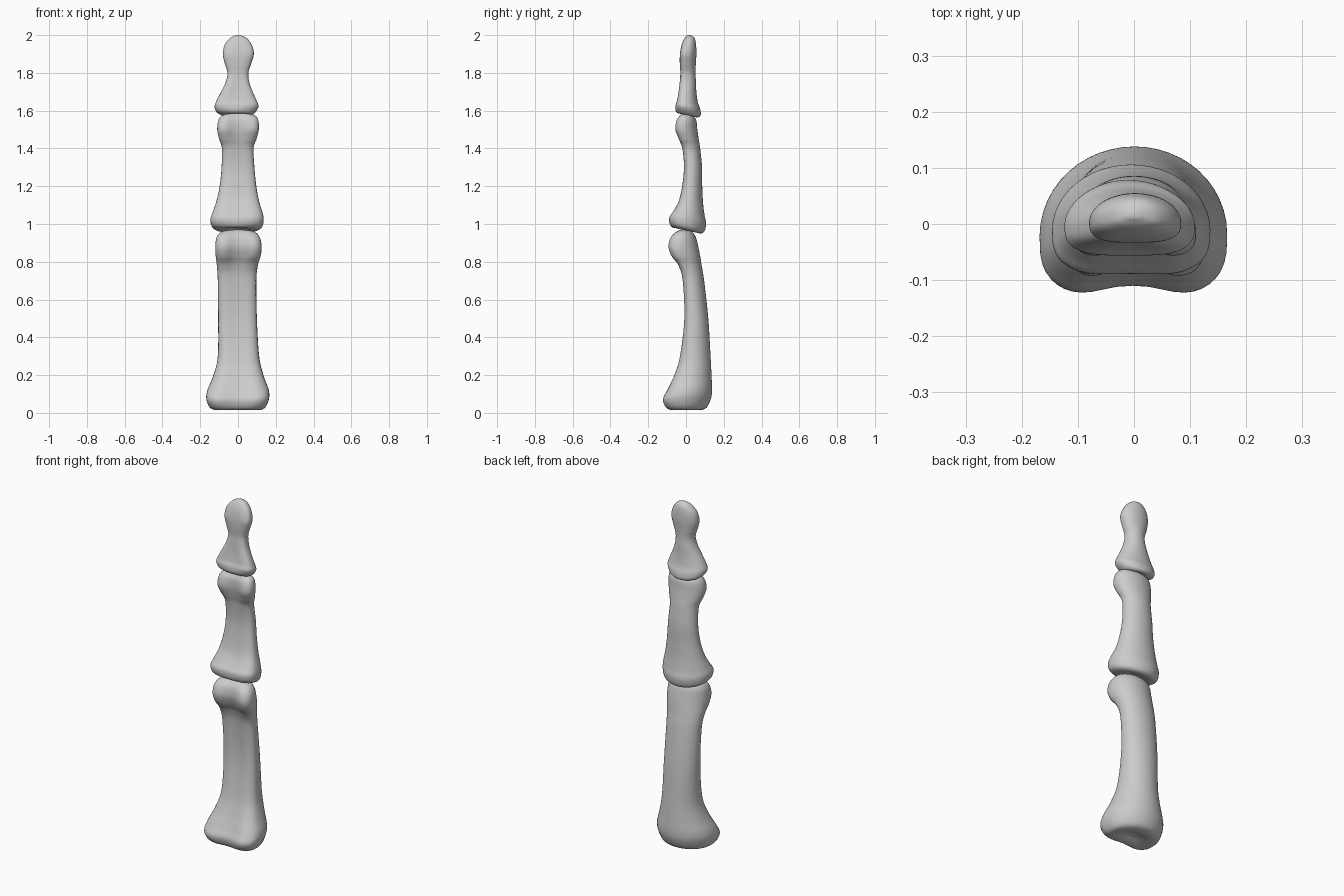
import bpy, bmesh, math
from mathutils import Vector

cube = bpy.data.objects.get("Cube")
if cube:
    bpy.data.objects.remove(cube)

SIDES = 48
STEPS = 6

bone_grey = bpy.data.materials.new("bone_grey")
bone_grey.use_nodes = True
colour = (0.6, 0.6, 0.6, 1)
bone_grey.diffuse_color = colour
bone_grey.node_tree.nodes["Principled BSDF"].inputs["Base Color"].default_value = colour


def smooth_stations(stations):
    """Catmull-Rom interpolation through the cross-section stations."""
    last = len(stations) - 1
    result = []
    for i in range(last):
        quad = [stations[min(max(i + k, 0), last)] for k in (-1, 0, 1, 2)]
        for s in range(STEPS):
            t = s / STEPS
            result.append([
                b + t / 2 * (c - a + t * (2 * a - 5 * b + 4 * c - d + t * (3 * (b - c) + d - a)))
                for a, b, c, d in zip(*quad)])
    result.append(stations[last])
    return result


def section(station, tilt):
    """Rounded back, flatter grooved front, in a plane tilted towards the ends."""
    z, left, right, front, back, groove = station
    centre, half = (left + right) / 2, (right - left) / 2
    depth = back - front
    widest = front + 0.42 * depth
    ring = []
    for k in range(SIDES):
        angle = math.tau * k / SIDES
        u, v = math.cos(angle), math.sin(angle)
        if v >= 0:
            y = widest + (back - widest) * v
        else:
            y = widest - (widest - front) * abs(v) ** 0.65
            y += groove * math.exp(-(u / 0.45) ** 2) * abs(v)
            u = math.copysign(abs(u) ** 0.85, u)
        ring.append(Vector((centre + half * u, y, z + tilt * y)))
    return ring


def make_bone(name, stations, base_tilt):
    """Loft the stations into one closed, smooth bone."""
    bm = bmesh.new()
    rings = []
    low, high = stations[0][0], stations[-1][0]
    for station in smooth_stations(stations):
        fade = max(0, 1 - 3 * (station[0] - low) / (high - low))
        rings.append([bm.verts.new(p) for p in section(station, base_tilt * fade)])
    for lower, upper in zip(rings, rings[1:]):
        for k in range(SIDES):
            n = (k + 1) % SIDES
            bm.faces.new((lower[k], lower[n], upper[n], upper[k]))
    bm.faces.new(list(reversed(rings[0])))
    bm.faces.new(rings[-1])
    bmesh.ops.recalc_face_normals(bm, faces=bm.faces)
    mesh = bpy.data.meshes.new(name)
    bm.to_mesh(mesh)
    bm.free()
    mesh.materials.append(bone_grey)
    mesh.shade_smooth()
    bpy.context.collection.objects.link(bpy.data.objects.new(name, mesh))


# Stations: height, left edge, right edge, front, back, front groove
make_bone("lower_finger_bone", [
    (.03, -.02, .02, -.02, .02, 0),
    (.015, -.1, .1, -.07, .06, .01),
    (.025, -.145, .14, -.115, .105, .02),
    (.07, -.167, .163, -.14, .13, .03),
    (.12, -.162, .163, -.115, .138, .025),
    (.2, -.13, .135, -.073, .135, .015),
    (.3, -.107, .112, -.04, .13, .01),
    (.5, -.105, .1, -.017, .118, .012),
    (.7, -.107, .097, -.025, .096, .012),
    (.78, -.112, .105, -.05, .083, .02),
    (.83, -.118, .12, -.09, .075, .035),
    (.88, -.12, .125, -.107, .065, .035),
    (.93, -.113, .115, -.092, .052, .025),
    (.96, -.085, .085, -.055, .03, .01),
    (.97, -.02, .02, -.025, 0, 0)], 0)

make_bone("middle_finger_bone", [
    (.98, -.02, .02, -.02, .02, 0),
    (.966, -.095, .085, -.065, .07, 0),
    (.98, -.135, .125, -.09, .097, .005),
    (1.02, -.146, .136, -.097, .106, .01),
    (1.06, -.135, .13, -.075, .098, .01),
    (1.12, -.115, .112, -.045, .09, .008),
    (1.2, -.097, .097, -.025, .086, .005),
    (1.3, -.087, .087, -.015, .085, .005),
    (1.4, -.085, .082, -.025, .075, .008),
    (1.45, -.1, .098, -.047, .067, .018),
    (1.5, -.11, .11, -.067, .06, .028),
    (1.55, -.103, .107, -.058, .054, .02),
    (1.577, -.08, .085, -.035, .035, .01),
    (1.587, -.02, .02, -.015, .01, 0)], -.2)

make_bone("fingertip_bone", [
    (1.59, -.02, .02, -.01, .03, 0),
    (1.577, -.07, .065, -.04, .055, 0),
    (1.59, -.11, .09, -.055, .077, 0),
    (1.62, -.124, .108, -.06, .075, .005),
    (1.65, -.115, .1, -.053, .063, .008),
    (1.7, -.09, .078, -.045, .055, .008),
    (1.75, -.066, .06, -.037, .053, .004),
    (1.8, -.056, .055, -.03, .05, 0),
    (1.85, -.07, .07, -.033, .052, 0),
    (1.9, -.08, .084, -.035, .055, .003),
    (1.95, -.07, .072, -.023, .053, 0),
    (1.985, -.04, .045, -.007, .045, 0),
    (2, -.01, .012, .01, .025, 0)], -.2)
